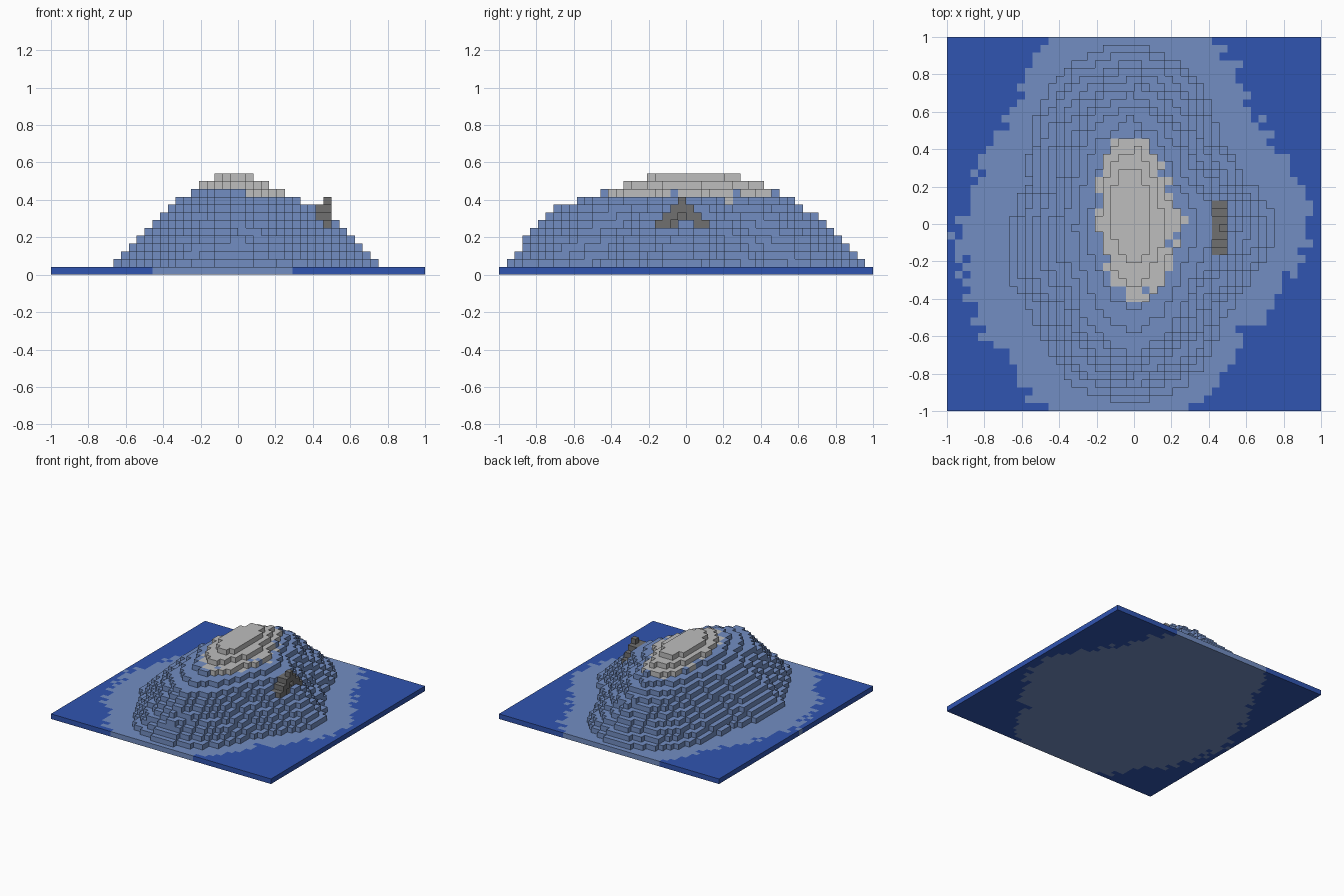
import bpy
import bmesh
import math
import random
from mathutils import Vector

random.seed(4)
GRID = 48
CELL = 2 / GRID
LAYERS = 13

if "Cube" in bpy.data.objects:
    bpy.data.objects.remove(bpy.data.objects["Cube"])


def make_material(name, colour):
    mat = bpy.data.materials.new(name)
    mat.use_nodes = True
    mat.diffuse_color = (*colour, 1)
    mat.node_tree.nodes["Principled BSDF"].inputs["Base Color"].default_value = (*colour, 1)
    return mat


# Outlines as radii at sixteen equal angles, anticlockwise from +x
shore_line = [.97, .85, .9, 1.1, 1.2, 1.09, .92, .87, .93, .98, .96, 1.15, 1.15, 1.0, .8, .88]
foot_line = [.76, .64, .64, .86, .97, .91, .76, .6, .66, .72, .73, .9, .97, .87, .68, .7]
shoulder_line = [.44, .39, .38, .5, .65, .56, .42, .36, .37, .4, .44, .6, .71, .57, .42, .42]
summit_line = [.09, .09, .11, .2, .33, .25, .15, .12, .12, .12, .13, .17, .21, .16, .1, .09]
bare_rock_line = [.28, .22, .26, .33, .5, .4, .25, .2, .2, .18, .2, .3, .4, .38, .27, .23]


def radius(line, angle):
    t = angle / math.tau * len(line) % len(line)
    i = int(t)
    return line[i] + (line[(i + 1) % len(line)] - line[i]) * (t - i)


def terrain_radius(layer, angle):
    foot, shoulder, summit = (radius(line, angle) for line in
                              (foot_line, shoulder_line, summit_line))
    if layer <= 8:
        return foot + (shoulder - foot) * (layer - 1) / 7
    return shoulder + (summit - shoulder) * (layer - 8) / 4


# Sort every cell of the grid into its part
parts = {name: set() for name in ("sea", "shore", "mountain", "peak", "cave_arch")}
for i in range(GRID):
    for j in range(GRID):
        x, y = (i + .5) * CELL - 1, (j + .5) * CELL - 1
        dist, angle = math.hypot(x, y), math.atan2(y, x) % math.tau
        land = dist + random.uniform(-.05, .05) < radius(shore_line, angle)
        bare = dist + random.uniform(-.04, .04) < radius(bare_rock_line, angle)
        parts["shore" if land else "sea"].add((i, j, 0))
        wobble = random.uniform(-.008, .008)
        for layer in range(1, LAYERS):
            if dist + wobble < terrain_radius(layer, angle):
                rock = layer >= 11 or (bare and layer >= 9)
                parts["peak" if rock else "mountain"].add((i, j, layer))

# Stepped arch on the left flank: open front row, solid back row
ARCH_X, ARCH_Y, ARCH_BOTTOM = 34, 20, 4
for j in range(7):
    step = 3 - abs(j - 3)
    for row in range(2):
        top = 7 + step - (1 if row == 0 and step == 3 else 0)
        for layer in range(ARCH_BOTTOM, top):
            opening = row == 1 and step >= 2 and layer < top - 2
            cell = (ARCH_X + row, ARCH_Y + j, layer)
            parts["mountain"].discard(cell)
            if not opening:
                parts["cave_arch"].add(cell)

# Clear any ground standing higher than the arch within its footprint
for j in range(7):
    for row in range(2):
        for layer in range(10 - abs(j - 3), LAYERS):
            parts["mountain"].discard((ARCH_X + row, ARCH_Y + j, layer))

occupied = set().union(*parts.values())


def build_part(name, mat):
    """Make one mesh from the exposed faces of a part's cells."""
    bm = bmesh.new()
    corners = {}

    def corner(p):
        key = tuple(p)
        if key not in corners:
            corners[key] = bm.verts.new((p[0] * CELL - 1, p[1] * CELL - 1, p[2] * CELL))
        return corners[key]

    for cell in sorted(parts[name]):
        for axis in range(3):
            for side in (0, 1):
                neighbour = list(cell)
                neighbour[axis] += 2 * side - 1
                if tuple(neighbour) in occupied:
                    continue
                u, v = [0, 0, 0], [0, 0, 0]
                u[(axis + 1) % 3] = v[(axis + 2) % 3] = 1
                start = list(cell)
                start[axis] += side
                a, u, v = Vector(start), Vector(u), Vector(v)
                loop = [a, a + u, a + u + v, a + v]
                if side == 0:
                    loop.reverse()
                bm.faces.new([corner([round(c) for c in p]) for p in loop])
    mesh = bpy.data.meshes.new(name)
    bm.to_mesh(mesh)
    bm.free()
    mesh.materials.append(mat)
    obj = bpy.data.objects.new(name, mesh)
    bpy.context.collection.objects.link(obj)


deep_blue = make_material("deep blue", (.03, .09, .44))
slate_blue = make_material("slate blue", (.17, .27, .54))
pale_grey = make_material("pale grey", (.51, .51, .51))
dark_grey = make_material("dark grey", (.16, .16, .16))

build_part("sea", deep_blue)
build_part("shore", slate_blue)
build_part("mountain", slate_blue)
build_part("peak", pale_grey)
build_part("cave_arch", dark_grey)
